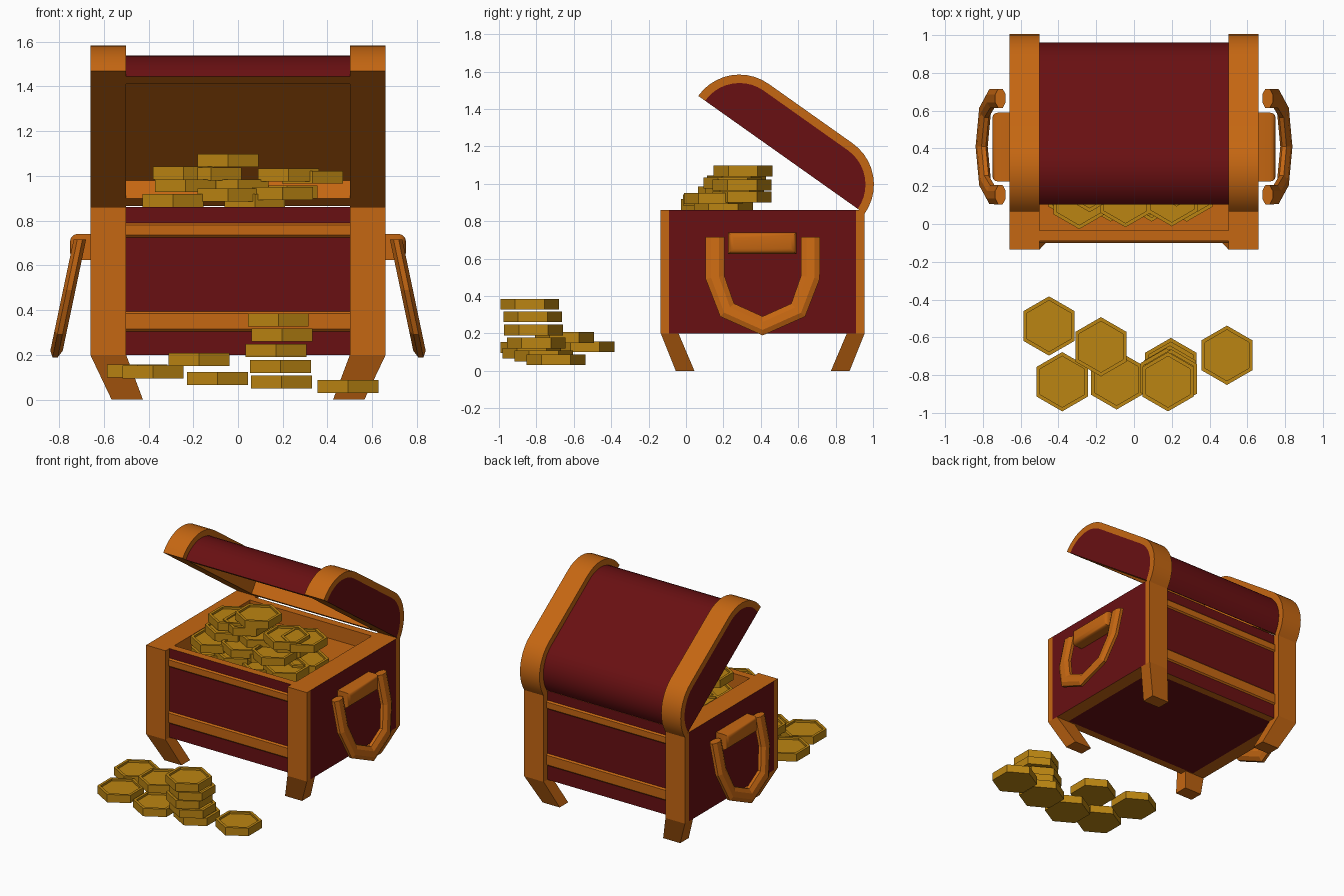
import bpy, bmesh, math, random
from mathutils import Matrix, Vector

if "Cube" in bpy.data.objects:
    bpy.data.objects.remove(bpy.data.objects["Cube"])

random.seed(4)
CY = 0.41                      # chest centre in y
HX, HY, TOP = 0.66, 0.50, 0.86  # chest half width, half depth of panels, rim height


def material(name, rgb):
    m = bpy.data.materials.new(name)
    m.diffuse_color = (*rgb, 1)
    m.use_nodes = True
    m.node_tree.nodes["Principled BSDF"].inputs["Base Color"].default_value = m.diffuse_color
    return m


RED = material("red_panel", (0.14, 0.005, 0.006))
WOOD = material("orange_wood", (0.56, 0.135, 0.006))
GOLD = material("gold", (0.5, 0.235, 0.006))


def loft(rings):
    """bmesh joining equal rings of points, capped at both ends"""
    bm = bmesh.new()
    vs = [[bm.verts.new(p) for p in r] for r in rings]
    n = len(vs[0])
    for a, b in zip(vs, vs[1:]):
        for i in range(n):
            j = (i + 1) % n
            bm.faces.new((a[i], a[j], b[j], b[i]))
    bm.faces.new(vs[0])
    bm.faces.new(vs[-1])
    bmesh.ops.recalc_face_normals(bm, faces=bm.faces[:])
    return bm


def rect(x0, x1, y0, y1, z):
    return [(x0, y0, z), (x1, y0, z), (x1, y1, z), (x0, y1, z)]


def add(name, bm, mats, matrix=None, smooth=None):
    bmesh.ops.recalc_face_normals(bm, faces=bm.faces[:])
    me = bpy.data.meshes.new(name)
    bm.to_mesh(me)
    bm.free()
    for m in mats:
        me.materials.append(m)
    ob = bpy.data.objects.new(name, me)
    bpy.context.collection.objects.link(ob)
    if matrix:
        ob.matrix_world = matrix
    if smooth:
        bpy.ops.object.select_all(action='DESELECT')
        ob.select_set(True)
        bpy.context.view_layer.objects.active = ob
        bpy.ops.object.shade_smooth_by_angle(angle=math.radians(smooth))
    return ob


def recess(bm, face, margin, half_x, depth):
    """wooden rim on a face with a sunk rectangle inside it"""
    face.material_index = 1
    face.normal_update()
    nrm = face.normal.copy()
    bmesh.ops.inset_individual(bm, faces=[face], thickness=margin)
    for v in face.verts:
        v.co.x = math.copysign(half_x, v.co.x)
    if depth:
        f = bmesh.ops.extrude_discrete_faces(bm, faces=[face])["faces"][0]
        bmesh.ops.translate(bm, verts=f.verts[:], vec=-nrm * depth)
    return face


# chest body: red sides, wooden rim and cavity, framed bottom
bm = loft([rect(-HX, HX, CY - HY, CY + HY, z) for z in (0.2, TOP)])
bm.faces.ensure_lookup_table()
top = max(bm.faces, key=lambda f: f.calc_center_median().z)
bottom = min(bm.faces, key=lambda f: f.calc_center_median().z)
recess(bm, bottom, 0.08, 0.56, 0).material_index = 0
recess(bm, top, 0.08, 0.5, 0.11)
add("chest_body", bm, [RED, WOOD])

# corner posts with splayed-in feet, and cross bands front and back
for sy, side in ((-1, "front"), (1, "back")):
    def Y(d):                  # distance from chest centre towards this side
        return CY + sy * d
    for sx, hand in ((-1, "left"), (1, "right")):
        add(f"{side}_{hand}_post",
            loft([rect(sx * 0.5, sx * HX, Y(HY), Y(0.545), z) for z in (0.2, TOP)]), [WOOD])
        add(f"{side}_{hand}_foot",
            loft([rect(sx * 0.425, sx * 0.565, Y(0.365), Y(0.465), 0),
                  rect(sx * 0.5, sx * HX, Y(0.45), Y(0.545), 0.2)]), [WOOD])
    for z0, z1, part in ((0.725, 0.79, "upper"), (0.305, 0.395, "lower")):
        section = [(Y(HY), z0), (Y(0.51), z0 + 0.01), (Y(0.51), z1 - 0.01), (Y(HY), z1)]
        add(f"{side}_{part}_band",
            loft([[(x, y, z) for y, z in section] for x in (-0.5, 0.5)]), [WOOD])

# open lid, built flat with its hinge edge at the origin
LEN, RAD, THICK = 1.09, 0.27, 0.045
LID = Matrix.Translation((0, CY + 0.545, 0.84)) @ Matrix.Rotation(math.radians(-35.3), 4, 'X')


def dome(inset, n=10):
    r = RAD - inset
    back = [(-RAD + r * math.cos(a), r * math.sin(a))
            for a in (math.pi / 2 * i / n for i in range(n + 1))]
    front = [(-LEN - y, z) for y, z in reversed(back)]
    return back + front


inner = dome(THICK)
bm = loft([[(x, y, z) for y, z in inner] for x in (-HX, HX)])
under = min(bm.faces, key=lambda f: f.calc_center_median().z)
recess(bm, under, 0.08, 0.5, 0.1)
add("lid_panel", bm, [RED, WOOD], LID, 30)
arch = dome(0) + inner[::-1]
for sx, hand in ((-1, "left"), (1, "right")):
    bm = loft([[(sx * x, y, z) for y, z in arch] for x in (0.5, HX)])
    add(f"lid_{hand}_arch", bm, [WOOD], LID, 30)

# side handles: rounded mount and a hanging faceted loop
half = [(-0.255, 0.715), (-0.255, 0.5), (-0.19, 0.325)]
path = [Vector(p) for p in half + [(0, 0.24)] + [(-y, z) for y, z in half[::-1]]]
for sx, hand in ((-1, "left"), (1, "right")):
    rings = []
    for i, p in enumerate(path):
        d0 = (p - path[max(i - 1, 0)]).normalized()
        d1 = (path[min(i + 1, len(path) - 1)] - p).normalized()
        t = (d0 + d1).normalized()
        n = Vector((t.y, -t.x))
        ring = []
        for k in range(8):
            a = math.tau * (k + 0.5) / 8
            q = p + n * 0.055 * math.cos(a)
            x = 0.71 + (0.7 - q.y) * 0.21 + 0.03 * math.sin(a)
            ring.append((sx * x, CY + q.x, q.y))
        rings.append(ring)
    add(f"{hand}_handle", loft(rings), [WOOD])

    bm = loft([rect(sx * 0.65, sx * 0.75, CY - 0.185, CY + 0.18, z) for z in (0.625, 0.74)])
    edges = [e for e in bm.edges if max(abs(v.co.x) for v in e.verts) > 0.7
             and min(abs(v.co.x) for v in e.verts) > 0.7]
    bmesh.ops.bevel(bm, geom=edges, offset=0.03, segments=3, profile=0.5, affect='EDGES')
    add(f"{hand}_handle_mount", bm, [WOOD], smooth=35)


# hexagonal coins with a sunk top face
def coin(name, x, y, z):
    bm = loft([[(0.157 * math.sin(math.tau * k / 6), 0.157 * math.cos(math.tau * k / 6), h)
                for k in range(6)] for h in (0, 0.058)])
    face = max(bm.faces, key=lambda f: f.calc_center_median().z)
    bmesh.ops.inset_individual(bm, faces=[face], thickness=0.022)
    f = bmesh.ops.extrude_discrete_faces(bm, faces=[face])["faces"][0]
    bmesh.ops.translate(bm, verts=f.verts[:], vec=(0, 0, -0.015))
    add(name, bm, [GOLD], Matrix.Translation((x, y, z)))


spilled = [(-0.45, -0.54, 0.10), (-0.38, -0.835, 0.095), (-0.175, -0.65, 0.15),
           (-0.092, -0.825, 0.065), (0.492, -0.695, 0.03)]
stack = [(0.195, -0.76, 0.05), (0.19, -0.8, 0.12), (0.17, -0.815, 0.19),
         (0.197, -0.82, 0.26), (0.18, -0.835, 0.327)]
heap = [(-0.045, 0.305, 1.04), (-0.243, 0.27, 0.985), (0.225, 0.25, 0.975),
        (0.333, 0.30, 0.965), (-0.235, 0.22, 0.927), (0.2, 0.145, 0.892),
        (-0.045, 0.14, 0.885), (-0.29, 0.13, 0.86), (0.075, 0.20, 0.86),
        (0.0, 0.26, 0.925), (0.22, 0.30, 0.9), (-0.12, 0.27, 0.98)]
for i, c in enumerate(spilled):
    coin(f"spilled_coin_{i + 1}", *c)
for i, c in enumerate(stack):
    coin(f"stacked_coin_{i + 1}", *c)
for i, c in enumerate(heap):
    coin(f"heaped_coin_{i + 1}", *c)
# buried coins filling the cavity under the heap
for i in range(8):
    coin(f"buried_coin_{i + 1}", -0.3 + 0.2 * (i % 4) + random.uniform(-0.03, 0.03),
         0.17 + 0.17 * (i // 4), 0.76 + 0.03 * (i % 2))
